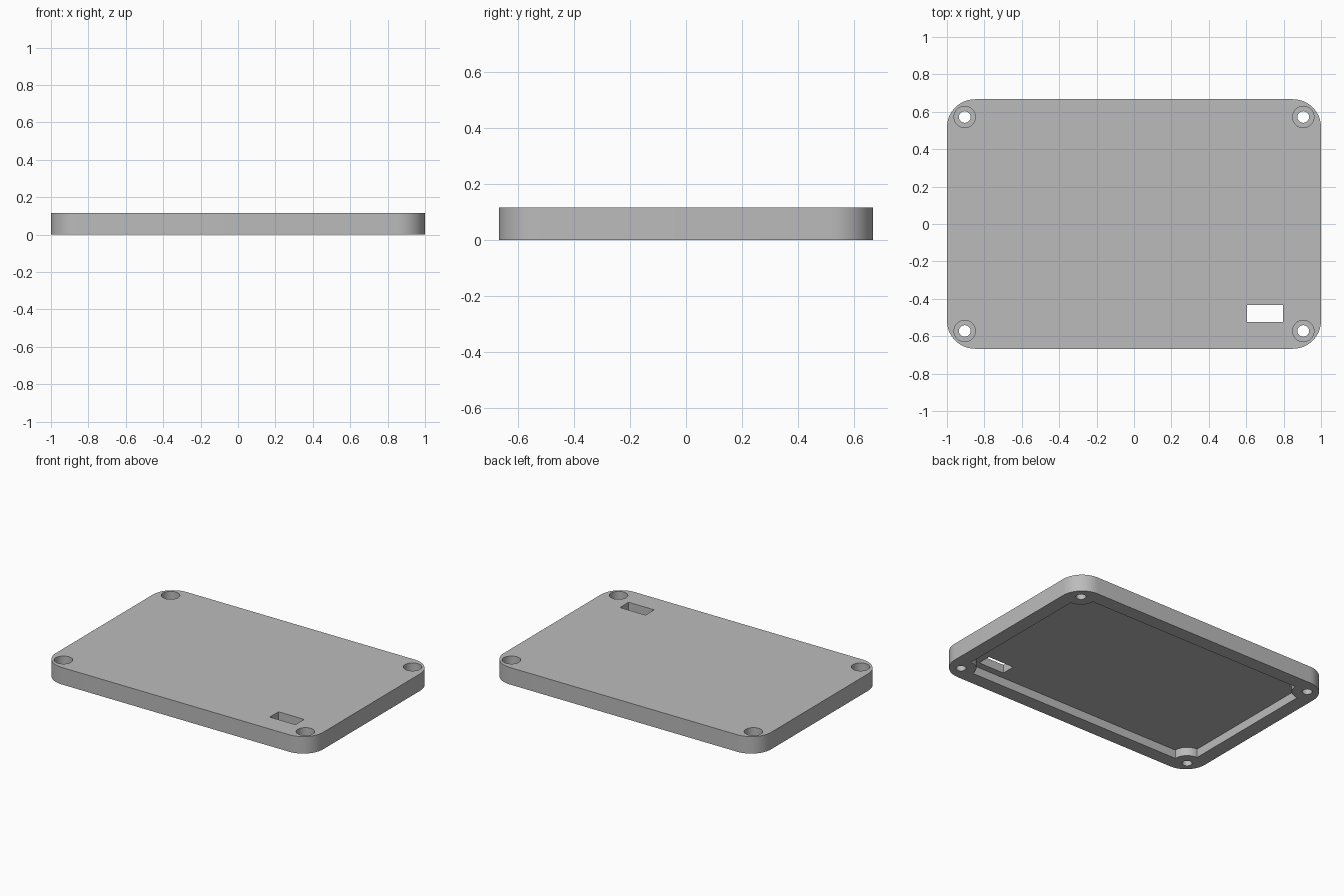
import bpy
import bmesh
from math import cos, sin, pi

cube = bpy.data.objects.get("Cube")
if cube:
    bpy.data.objects.remove(cube, do_unlink=True)

HALF_X, HALF_Y, HEIGHT = 1.0, 0.667, 0.115
RIM = 0.095                     # rim width, also boss radius and screw inset
CORNER = 0.15
DECK = 0.058                    # underside of the top plate
HOLE_X, HOLE_Y = HALF_X - RIM, HALF_Y - RIM

grey = bpy.data.materials.new("light grey plastic")
grey.use_nodes = True
colour = (0.5, 0.5, 0.5, 1)
grey.diffuse_color = colour
grey.node_tree.nodes["Principled BSDF"].inputs["Base Color"].default_value = colour


def arc(cx, cy, r, start, sweep, n):
    return [(cx + r * cos(start + sweep * i / n), cy + r * sin(start + sweep * i / n))
            for i in range(n + 1)]


def prism(name, outline, z0, z1):
    """Extrude a counter-clockwise outline from z0 to z1."""
    bm = bmesh.new()
    base = bm.faces.new([bm.verts.new((x, y, z0)) for x, y in outline])
    top = bmesh.ops.extrude_face_region(bm, geom=[base])["geom"]
    bmesh.ops.translate(bm, vec=(0, 0, z1 - z0),
                        verts=[v for v in top if isinstance(v, bmesh.types.BMVert)])
    bmesh.ops.recalc_face_normals(bm, faces=bm.faces)
    mesh = bpy.data.meshes.new(name)
    bm.to_mesh(mesh)
    bm.free()
    mesh.materials.append(grey)
    obj = bpy.data.objects.new(name, mesh)
    bpy.context.collection.objects.link(obj)
    return obj


# Corner signs in counter-clockwise order
corners = [(1, 1), (-1, 1), (-1, -1), (1, -1)]

# Rounded lid body
outline, recess = [], []
for i, (sx, sy) in enumerate(corners):
    outline += arc(sx * (HALF_X - CORNER), sy * (HALF_Y - CORNER), CORNER,
                   i * pi / 2, pi / 2, 16)
    # Underside recess keeps a round screw boss in each corner
    recess += arc(sx * HOLE_X, sy * HOLE_Y, RIM, i * pi / 2 - pi / 2, -pi / 2, 12)
lid = prism("lid", outline, 0, HEIGHT)

# Cutters: recess, cable slot, screw holes with counterbores
cutters = [
    prism("recess_cutter", recess, -0.05, DECK),
    prism("slot_cutter", [(0.605, -0.525), (0.797, -0.525), (0.797, -0.432), (0.605, -0.432)],
          -0.1, 0.2),
]
for sx, sy in corners:
    for name, r, z0 in (("screw_hole_cutter", 0.031, -0.1), ("counterbore_cutter", 0.057, DECK)):
        circle = arc(sx * HOLE_X, sy * HOLE_Y, r, 0, 2 * pi, 40)[:-1]
        cutters.append(prism(name, circle, z0, 0.2))

bpy.ops.object.select_all(action='DESELECT')
bpy.context.view_layer.objects.active = lid
lid.select_set(True)
for cutter in cutters:
    mod = lid.modifiers.new("cut", 'BOOLEAN')
    mod.operation = 'DIFFERENCE'
    mod.solver = 'EXACT'
    mod.object = cutter
    bpy.ops.object.modifier_apply(modifier=mod.name)
    bpy.data.objects.remove(cutter, do_unlink=True)

bpy.ops.object.shade_smooth_by_angle(angle=pi / 6)
